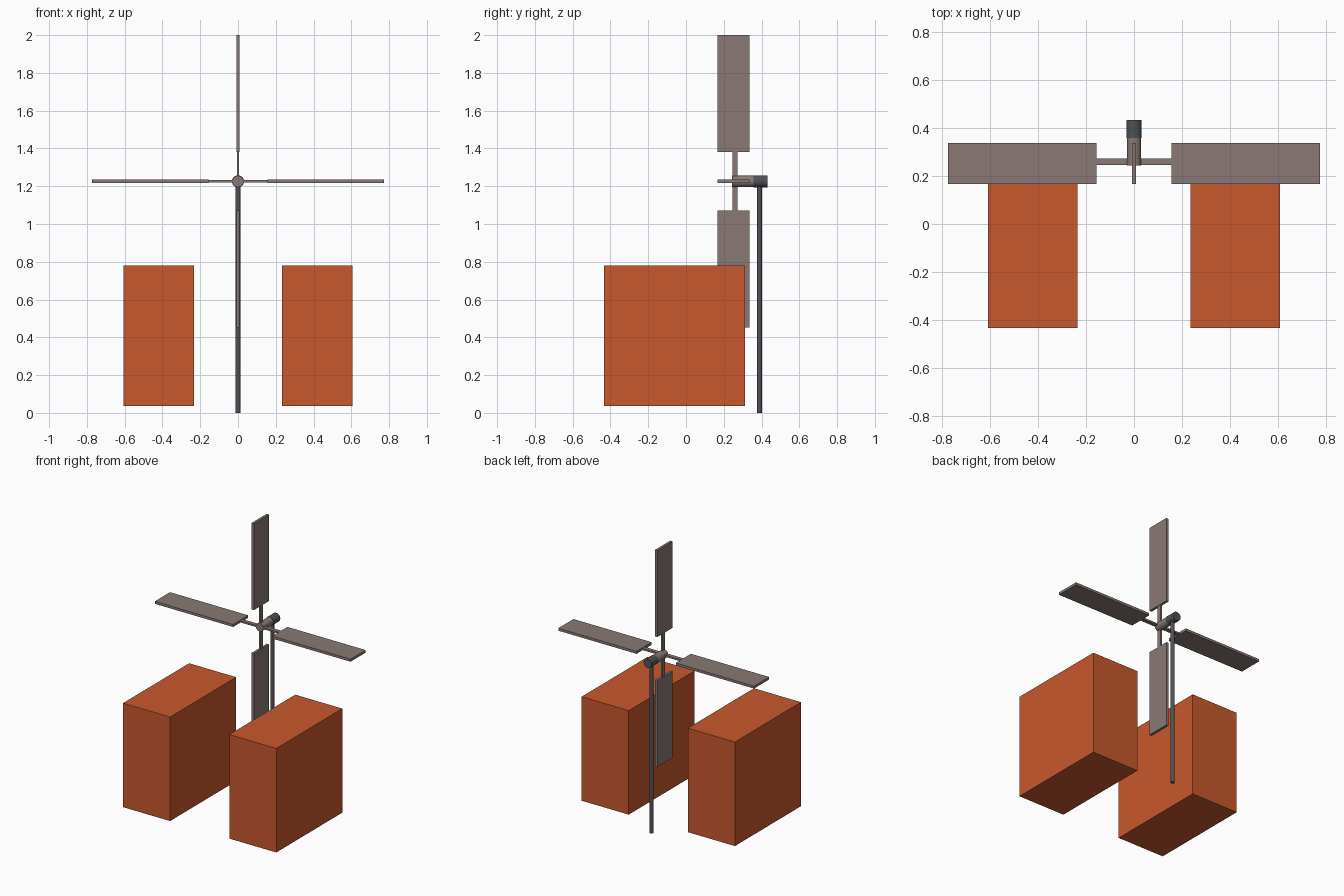
import bpy
import math
from mathutils import Matrix

if "Cube" in bpy.data.objects:
    bpy.data.objects.remove(bpy.data.objects["Cube"])


def material(name, rgb):
    m = bpy.data.materials.new(name)
    m.diffuse_color = (*rgb, 1.0)
    m.use_nodes = True
    m.node_tree.nodes["Principled BSDF"].inputs["Base Color"].default_value = m.diffuse_color
    return m


ORANGE = material("burnt orange", (0.58, 0.098, 0.026))
TAUPE = material("taupe", (0.25, 0.19, 0.178))
GREY = material("dark grey", (0.078, 0.084, 0.09))


def box(name, lo, hi, mat):
    """Axis-aligned box between two corners."""
    bpy.ops.mesh.primitive_cube_add(size=1)
    o = bpy.context.object
    o.name = name
    size = [b - a for a, b in zip(lo, hi)]
    mid = [(a + b) / 2 for a, b in zip(lo, hi)]
    o.data.transform(Matrix.Translation(mid) @ Matrix.Diagonal((*size, 1)))
    o.data.materials.append(mat)
    return o


def cylinder(name, radius, length, loc, mat, along_y=False):
    bpy.ops.mesh.primitive_cylinder_add(
        vertices=24, radius=radius, depth=length, location=loc,
        rotation=(math.pi / 2 if along_y else 0, 0, 0))
    o = bpy.context.object
    o.name = name
    o.data.materials.append(mat)
    bpy.ops.object.shade_smooth_by_angle(angle=math.radians(40))
    return o


AXLE_Z = 1.226

# Two large blocks
for side, x in (("left", -0.42), ("right", 0.42)):
    box(side + "_block", (x - 0.186, -0.433, 0.037), (x + 0.186, 0.313, 0.781), ORANGE)

# Pole and the housing on its top
cylinder("pole", 0.014, 1.21, (0, 0.389, 0.605), GREY)
cylinder("housing", 0.032, 0.075, (0, 0.395, AXLE_Z), GREY, True)

# Hub with four paddles
cylinder("hub", 0.03, 0.114, (0, 0.301, AXLE_Z), TAUPE, True)
for i in range(4):
    parts = [
        box(f"arm_{i + 1}", (-0.006, 0.245, 0.0), (0.006, 0.273, 0.16), TAUPE),
        box(f"paddle_{i + 1}", (-0.009, 0.166, 0.155), (0.009, 0.337, 0.774), TAUPE),
    ]
    for p in parts:
        p.location.z = AXLE_Z
        p.rotation_euler.y = i * math.pi / 2
